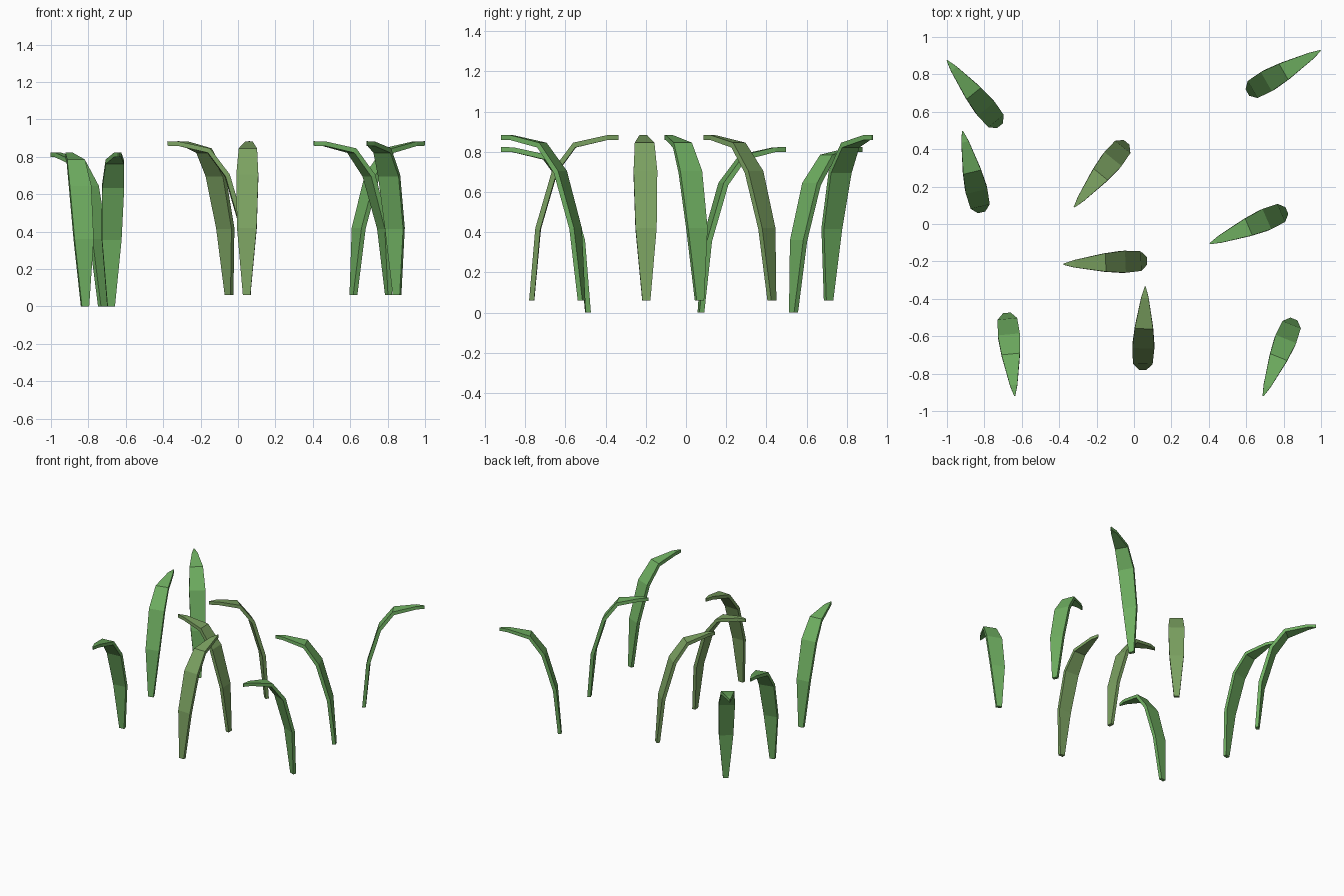
import bpy, bmesh
from mathutils import Vector

if "Cube" in bpy.data.objects:
    bpy.data.objects.remove(bpy.data.objects["Cube"])

def material(name, rgb):
    m = bpy.data.materials.new(name)
    m.diffuse_color = (*rgb, 1)
    m.use_nodes = True
    m.node_tree.nodes["Principled BSDF"].inputs["Base Color"].default_value = m.diffuse_color
    return m

green = material("fresh_green", (0.16, 0.43, 0.12))
olive = material("olive_green", (0.20, 0.36, 0.12))

# Outer bend of a blade: distance towards tip, height, width
PROFILE = [(0, 0, .04), (.032, .36, .105), (.115, .645, .118),
           (.22, .785, .098), (.385, .822, .04), (.445, .823, .006)]
# Step from the outer face to the inner face at each bend
INSET = [(.025, 0), (.025, -.005), (.023, -.011),
         (.011, -.024), (.003, -.024), (0, -.024)]

def blade(name, base, tip, z, mat):
    """Flat tapering blade that rises from base and bends over to tip."""
    d = Vector((tip[0] - base[0], tip[1] - base[1], 0))
    d *= 1 / .445
    side = Vector((-d.y, d.x, 0)).normalized()
    start = Vector((base[0], base[1], z))
    bm = bmesh.new()
    rings = []
    for (s, h, w), (ds, dh) in zip(PROFILE, INSET):
        outer = start + d * s + Vector((0, 0, h))
        inner = outer + d * ds + Vector((0, 0, dh))
        half = side * w / 2
        rings.append([bm.verts.new(p) for p in
                      (outer - half, outer + half, inner + half, inner - half)])
    for a, b in zip(rings, rings[1:]):
        for i in range(4):
            j = (i + 1) % 4
            bm.faces.new((a[i], a[j], b[j], b[i]))
    bm.faces.new(rings[0])
    bm.faces.new(rings[-1])
    bmesh.ops.recalc_face_normals(bm, faces=bm.faces[:])
    me = bpy.data.meshes.new(name)
    bm.to_mesh(me)
    bm.free()
    me.materials.append(mat)
    bpy.context.collection.objects.link(bpy.data.objects.new(name, me))

# Left group on the ground, middle and right groups slightly higher
GROUPS = [
    ("left_blade", 0, green, [((-.717, .525), (-1.0, .875)),
                              ((-.815, .062), (-.917, .497)),
                              ((-.68, -.475), (-.638, -.92))]),
    ("middle_blade", .06, olive, [((-.04, .437), (-.32, .09)),
                                  ((.07, -.197), (-.378, -.215)),
                                  ((.046, -.78), (.06, -.335))]),
    ("right_blade", .06, green, [((.606, .703), (.998, .928)),
                                 ((.817, .072), (.405, -.105)),
                                 ((.855, -.508), (.69, -.92))]),
]
for name, z, mat, blades in GROUPS:
    for i, (base, tip) in enumerate(blades):
        blade(f"{name}_{i + 1}", base, tip, z, mat)
